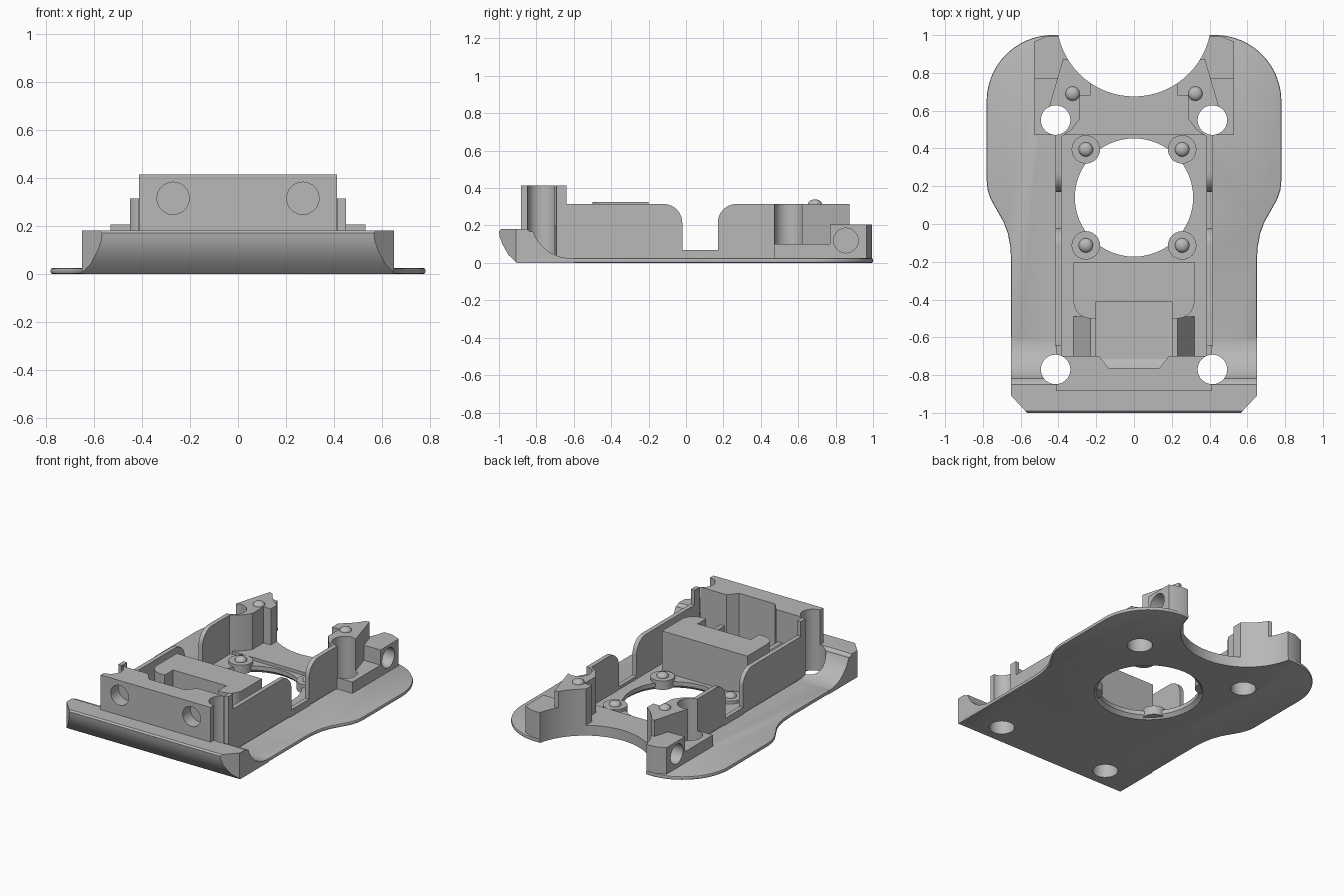
import bpy, bmesh
from math import sin, cos, pi, radians
from mathutils import Vector, Matrix

if "Cube" in bpy.data.objects:
    bpy.data.objects.remove(bpy.data.objects["Cube"])

grey = bpy.data.materials.new("grey plastic")
grey.use_nodes = True
colour = (0.48, 0.48, 0.48, 1)
grey.diffuse_color = colour
grey.node_tree.nodes["Principled BSDF"].inputs["Base Color"].default_value = colour
parts, cutters = [], []


def finish(name, bm, group=parts):
    bmesh.ops.recalc_face_normals(bm, faces=bm.faces)
    mesh = bpy.data.meshes.new(name)
    bm.to_mesh(mesh)
    bm.free()
    mesh.materials.append(grey)
    ob = bpy.data.objects.new(name, mesh)
    bpy.context.collection.objects.link(ob)
    group.append(ob)
    return ob


def prism(name, pts, lo, hi, axis="Z"):
    """Extrude a 2D outline along an axis."""
    place = {"X": lambda a, b, h: (h, a, b),
             "Y": lambda a, b, h: (a, h, b),
             "Z": lambda a, b, h: (a, b, h)}[axis]
    bm = bmesh.new()
    face = bm.faces.new([bm.verts.new(place(a, b, lo)) for a, b in pts])
    new = bmesh.ops.extrude_face_region(bm, geom=[face])["geom"]
    move = Vector(place(0, 0, hi - lo))
    bmesh.ops.translate(bm, vec=move, verts=[v for v in new if isinstance(v, bmesh.types.BMVert)])
    return finish(name, bm)


def box(name, x0, x1, y0, y1, z0, z1):
    return prism(name, [(x0, y0), (x1, y0), (x1, y1), (x0, y1)], z0, z1)


def arc(cx, cy, r, start, end, n=10):
    angles = [radians(start + (end - start) * i / n) for i in range(n + 1)]
    return [(cx + r * cos(a), cy + r * sin(a)) for a in angles]


def cylinder(name, centre, r, depth, axis="Z", r2=None, group=cutters):
    turn = {"Z": Matrix(), "X": Matrix.Rotation(pi / 2, 4, "Y"), "Y": Matrix.Rotation(pi / 2, 4, "X")}[axis]
    bm = bmesh.new()
    bmesh.ops.create_cone(bm, cap_ends=True, segments=64, radius1=r, radius2=r2 or r,
                          depth=depth, matrix=Matrix.Translation(centre) @ turn)
    ob = finish(name, bm, group)
    ob.hide_render = group is cutters
    return ob


def dome(name, x, y, z):
    bm = bmesh.new()
    bmesh.ops.create_uvsphere(bm, u_segments=24, v_segments=12, radius=0.038,
                              matrix=Matrix.Translation((x, y, z)) @ Matrix.Diagonal((1, 1, 0.7, 1)))
    finish(name, bm)


def cut(ob, *tools):
    for tool in tools:
        mod = ob.modifiers.new("cut", "BOOLEAN")
        mod.operation, mod.solver, mod.object = "DIFFERENCE", "EXACT", tool


def mirrored(half):
    return half + [(-x, y) for x, y in reversed(half)]


# Cutters shared by several parts
rear_relief = cylinder("rear_relief", (0, 1.085, 0.2), 0.41, 1)
opening = cylinder("opening", (0, 0.14, 0.2), 0.313, 1)
opening_flare = cylinder("opening_flare", (0, 0.14, 0.01), 0.345, 0.04, r2=0.305)
front_holes = [cylinder("front_hole", (s * 0.415, -0.77, 0.2), 0.078, 1) for s in (1, -1)]
rear_holes = [cylinder("rear_hole", (s * 0.415, 0.55, 0.2), 0.078, 1) for s in (1, -1)]

# Flared base plate with softened rim
half = [(0.65, -0.88), (0.65, -0.2), (0.655, -0.12), (0.668, -0.05), (0.69, 0.01),
        (0.73, 0.08), (0.758, 0.13), (0.775, 0.18), (0.78, 0.23)] + arc(0.43, 0.65, 0.35, 0, 90, 24)
plate = prism("base_plate", mirrored(half), 0, 0.025)
bevel = plate.modifiers.new("rim", "BEVEL")
bevel.width, bevel.segments, bevel.limit_method = 0.008, 2, "ANGLE"
bevel.angle_limit = radians(50)
cut(plate, rear_relief, opening, opening_flare, *front_holes, *rear_holes)

# Upswept front lip with clipped corners
profile = [(-0.6, 0), (-0.905, 0), (-0.95, 0.043), (-0.982, 0.1), (-0.996, 0.14), (-1, 0.17),
           (-0.99, 0.18), (-0.85, 0.18), (-0.835, 0.168)] + arc(-0.615, 0.24, 0.215, 200, 270, 14)
profile.append((-0.6, 0.025))
lip = prism("front_lip", profile, -0.65, 0.65, "X")
bm = bmesh.new()
bm.from_mesh(lip.data)
for s in (1, -1):
    geom = bm.verts[:] + bm.edges[:] + bm.faces[:]
    res = bmesh.ops.bisect_plane(bm, geom=geom, plane_co=(s * 0.65, -0.91, 0),
                                 plane_no=(s, -0.94, 0), clear_outer=True)
    rim = [e for e in res["geom_cut"] if isinstance(e, bmesh.types.BMEdge)]
    bmesh.ops.holes_fill(bm, edges=rim)
bmesh.ops.recalc_face_normals(bm, faces=bm.faces)
bm.to_mesh(lip.data)
bm.free()
cut(lip, *front_holes)

# Raised floor and rear bridge
floor = box("inner_floor", -0.41, 0.41, -0.86, 0.475, 0.01, 0.05)
cut(floor, opening, opening_flare, *front_holes, *rear_holes)
bridge = box("rear_bridge", -0.41, 0.41, 0.47, 0.85, 0.01, 0.07)
cut(bridge, rear_relief, *rear_holes)

# Front block with hexagonal relief, corner scallops and two round sockets
half = [(0.412, -0.883), (0.412, -0.64), (0.385, -0.64), (0.385, -0.7), (0.2, -0.7),
        (0.2, -0.67), (0.185, -0.68), (0.135, -0.762)]
half[4:7] = [(0.185, -0.7)]
block = prism("front_block", mirrored(half), 0.02, 0.415)
sockets = [cylinder("front_socket", (s * 0.27, -0.86, 0.315), 0.067, 0.12, "Y") for s in (1, -1)]
cut(block, *front_holes, *sockets)

# Central housing, open toward the front block
half = [(0.32, -0.2)] + arc(0.23, -0.41, 0.09, 0, -90, 8) + [(0.2, -0.5), (0.2, -0.41)]
prism("central_housing", mirrored(half), 0.03, 0.325)

front_wall = [(-0.65, 0.03), (-0.65, 0.315)] + arc(-0.12, 0.215, 0.1, 90, 0) + [(-0.02, 0.03)]
rear_wall = [(0.17, 0.03)] + arc(0.27, 0.215, 0.1, 180, 90) + [(0.475, 0.315), (0.475, 0.03)]
ramp = [(0.2, 0.03), (0.2, 0.2), (0.23, 0.2), (0.32, 0.05), (0.32, 0.03)]

for side, s in (("left", 1), ("right", -1)):
    def flip(pts):
        return [(s * x, y) for x, y in pts]

    # Thin side walls joined by a low sill
    lo, hi = sorted((s * 0.385, s * 0.415))
    wall = prism(side + "_front_wall", front_wall, lo, hi, "X")
    cut(wall, *front_holes)
    wall = prism(side + "_rear_wall", rear_wall, lo, hi, "X")
    cut(wall, *rear_holes)
    box(side + "_sill", lo, hi, -0.03, 0.18, 0.02, 0.07)
    prism(side + "_housing_ramp", flip(ramp), -0.71, -0.49, "Y")

    # Tall rear post, wrapped round the rear hole
    post = prism(side + "_rear_post", flip([
        (0.385, 0.46), (0.415, 0.46), (0.415, 0.5), (0.45, 0.62), (0.375, 0.875), (0.23, 0.85),
        (0.23, 0.68), (0.285, 0.68), (0.285, 0.56), (0.33, 0.5)]), 0.02, 0.315)
    cut(post, rear_relief, *rear_holes)

    # Stepped rear block with a side socket
    step = prism(side + "_low_step", flip([(0.38, 0.47), (0.53, 0.47), (0.53, 0.775), (0.38, 0.775)]), 0.01, 0.102)
    cut(step, *rear_holes)
    rear = prism(side + "_rear_block", flip([
        (0.33, 0.77), (0.53, 0.77), (0.53, 0.965), (0.46, 0.995), (0.33, 0.995)]), 0.01, 0.205)
    socket = cylinder("side_socket", (s * 0.5, 0.855, 0.12), 0.066, 0.14, "X")
    cut(rear, rear_relief, socket)

    # Bosses and domed pins
    dome(side + "_post_pin", s * 0.325, 0.69, 0.313)
    for place, y in (("rear", 0.395), ("front", -0.113)):
        cylinder(side + "_" + place + "_boss", (s * 0.255, y, 0.04), 0.075, 0.06, group=parts)
        dome(side + "_" + place + "_pin", s * 0.255, y, 0.07)

# Bake the cuts, drop the cutters and smooth the curved faces
bpy.context.view_layer.update()
graph = bpy.context.evaluated_depsgraph_get()
baked = {ob: bpy.data.meshes.new_from_object(ob.evaluated_get(graph)) for ob in parts if ob.modifiers}
for ob, mesh in baked.items():
    ob.modifiers.clear()
    ob.data = mesh
for tool in cutters:
    bpy.data.objects.remove(tool)
bpy.ops.object.select_all(action="DESELECT")
for ob in parts:
    ob.select_set(True)
bpy.context.view_layer.objects.active = plate
bpy.ops.object.shade_smooth_by_angle(angle=radians(30))
